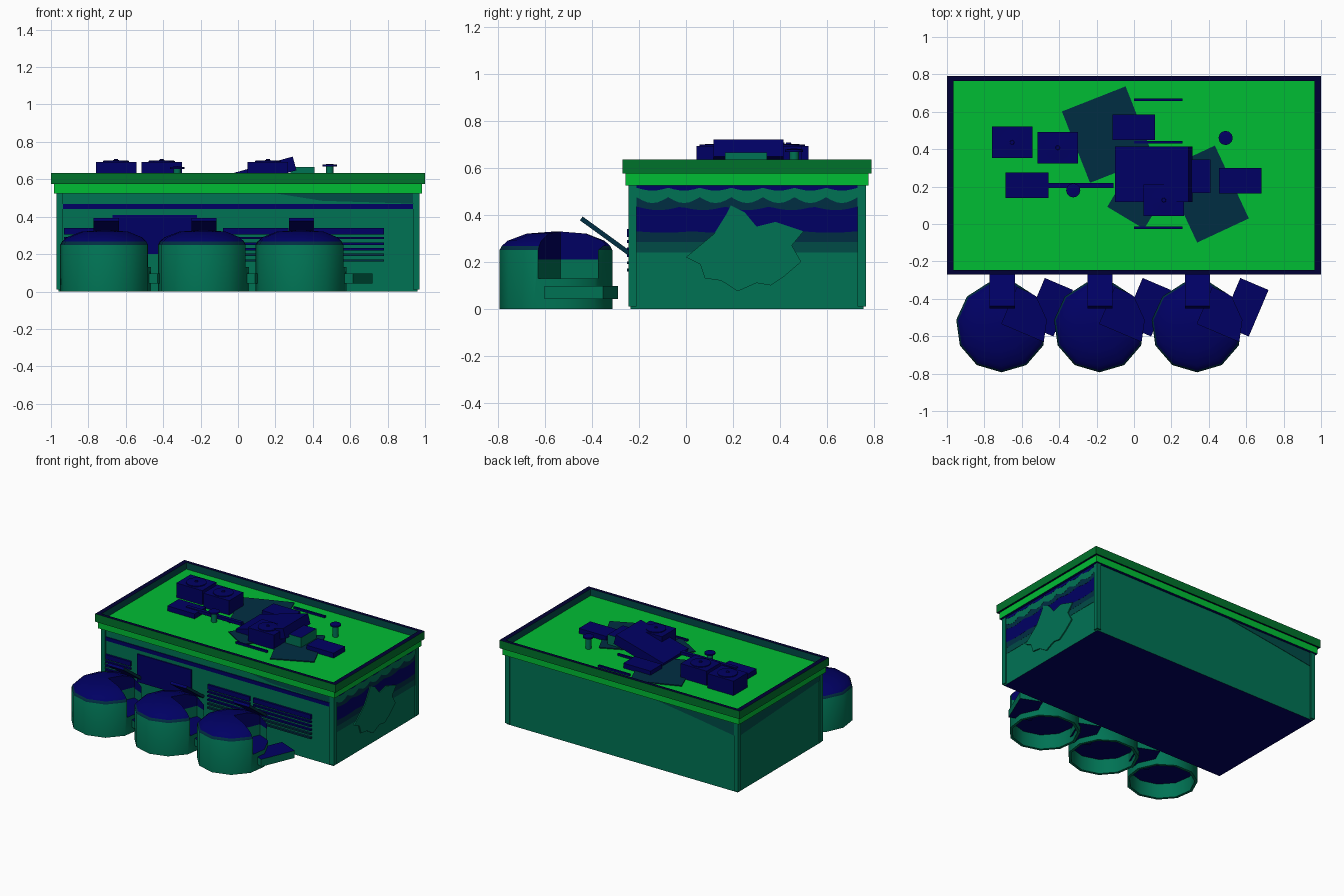
import bpy, bmesh, math
from mathutils import Matrix, Vector

if "Cube" in bpy.data.objects:
    bpy.data.objects.remove(bpy.data.objects["Cube"])


def material(name, r, g, b):
    m = bpy.data.materials.new(name)
    m.use_nodes = True
    m.diffuse_color = (r, g, b, 1)
    m.node_tree.nodes["Principled BSDF"].inputs["Base Color"].default_value = (r, g, b, 1)
    return m


WALL = material("teal wall", 0, 0.17, 0.088)
ROOF = material("bright green", 0, 0.51, 0.034)
RIM = material("mid green", 0, 0.17, 0.024)
NAVY = material("navy", 0, 0, 0.125)
DARK = material("dark navy", 0, 0, 0.035)
SLATE = material("slate teal", 0, 0.027, 0.055)
SHADE = material("deep teal", 0, 0.07, 0.062)


def finish(name, bm, mats, rule=None, smooth=None):
    """Turn a bmesh into an object, colouring faces by rule(normal, centre)."""
    bmesh.ops.recalc_face_normals(bm, faces=bm.faces)
    bm.normal_update()
    if rule:
        for f in bm.faces:
            f.material_index = rule(f.normal, f.calc_center_median())
    me = bpy.data.meshes.new(name)
    bm.to_mesh(me)
    bm.free()
    for m in mats:
        me.materials.append(m)
    if smooth:
        me.shade_smooth()
        me.set_sharp_from_angle(angle=math.radians(smooth))
    ob = bpy.data.objects.new(name, me)
    bpy.context.scene.collection.objects.link(ob)
    return ob


def box(name, x, y, z, *mats, turn=0, tilt=0, rule=None):
    """Box from (low, high) pairs, turned about z and tilted about y (degrees)."""
    bm = bmesh.new()
    bmesh.ops.create_cube(bm, size=1)
    size = [p[1] - p[0] for p in (x, y, z)]
    mid = Vector([(p[0] + p[1]) / 2 for p in (x, y, z)])
    m = (Matrix.Translation(mid) @ Matrix.Rotation(math.radians(turn), 4, "Z")
         @ Matrix.Rotation(math.radians(tilt), 4, "Y") @ Matrix.Diagonal((*size, 1)))
    bmesh.ops.transform(bm, matrix=m, verts=bm.verts)
    return finish(name, bm, mats, rule)


def lathe(name, x, y, profile, sides, mats, rule=None, smooth=40):
    """Spin an (r, z) profile about a vertical axis."""
    bm = bmesh.new()
    rings = []
    for r, z in profile:
        if r == 0:
            rings.append([bm.verts.new((x, y, z))] * sides)
            continue
        angles = [2 * math.pi * i / sides - math.pi / 2 for i in range(sides)]
        rings.append([bm.verts.new((x + r * math.cos(a), y + r * math.sin(a), z)) for a in angles])
    for lo, hi in zip(rings, rings[1:]):
        for i in range(sides):
            j = (i + 1) % sides
            bm.faces.new(list(dict.fromkeys((lo[i], lo[j], hi[j], hi[i]))))
    return finish(name, bm, mats, rule, smooth)


def wall_plate(name, wall, outline, depth, mat):
    """Thin painted patch on one wall from an (along, z) outline."""
    place, out = WALLS[wall]
    bm = bmesh.new()
    face = bm.faces.new([bm.verts.new(place(u, z)) for u, z in outline])
    ext = bmesh.ops.extrude_face_region(bm, geom=[face])
    bmesh.ops.translate(bm, vec=Vector(out) * depth,
                        verts=[v for v in ext["geom"] if isinstance(v, bmesh.types.BMVert)])
    return finish(name, bm, [mat])


def caps(n, c):
    return 1 if abs(n.z) > 0.5 else 0


def underside(n, c):
    return 1 if n.z < -0.5 else 0


def parapet_colour(n, c):
    if abs(n.z) > 0.5:
        return 1
    return 2 if n.y * (c.y - 0.26) < -0.1 or n.x * c.x < -0.1 else 0


# Building shell, corner posts, trim and parapet
WALL_X, FRONT_Y, BACK_Y = 0.96, -0.235, 0.755
WALLS = {"front": (lambda u, z: (u, FRONT_Y, z), (0, -1, 0)),
         "back": (lambda u, z: (u, BACK_Y, z), (0, 1, 0)),
         "right": (lambda u, z: (WALL_X, u, z), (1, 0, 0)),
         "left": (lambda u, z: (-WALL_X, u, z), (-1, 0, 0))}
box("building_body", (-WALL_X, WALL_X), (FRONT_Y, BACK_Y), (0, 0.54), WALL, NAVY, rule=underside)
for sx in (-1, 1):
    for y in (-0.245, 0.73):
        xs = sorted((sx * 0.935, sx * 0.97))
        box("corner_post", xs, (y, y + 0.035), (0.01, 0.54), WALL)
box("trim_band", (-0.985, 0.985), (-0.257, 0.777), (0.525, 0.575), ROOF, NAVY, rule=underside)
box("roof_deck", (-0.97, 0.97), (-0.245, 0.77), (0.56, 0.585), ROOF)
for s in (-1, 1):
    edge = 0.26 + s * 0.53
    box("parapet_long", (-1, 1), sorted((edge, edge - s * 0.025)), (0.575, 0.635),
        RIM, DARK, SHADE, rule=parapet_colour)
    box("parapet_short", sorted((s, s * 0.965)), (-0.27, 0.79), (0.575, 0.635),
        RIM, DARK, SHADE, rule=parapet_colour)

# Front wall: stripe, dark panel and louvre slats
box("front_stripe", (-0.935, 0.935), (-0.241, -0.23), (0.44, 0.468), NAVY)
box("front_panel", (-0.67, -0.22), (-0.243, -0.23), (0.2, 0.41), NAVY)
for x in ((-0.93, -0.72), (-0.08, 0.27), (0.3, 0.78)):
    box("louvre_top", x, (-0.25, -0.23), (0.305, 0.34), NAVY)
    for i in range(5):
        z = 0.16 + i * 0.03
        box("louvre_slat", x, (-0.252, -0.23), (z, z + 0.012), NAVY if i > 1 else SLATE)

# Dark stains under the trim
wall_plate("front_stain", "front", [(0.2, 0.525), (0.45, 0.485), (0.935, 0.47), (0.935, 0.525)],
           0.003, SHADE)
wall_plate("back_stain", "back", [(-0.2, 0.525), (-0.6, 0.47), (-0.935, 0.42), (-0.935, 0.525)],
           0.003, SHADE)
wall_plate("left_stain", "left", [(-0.21, 0.47), (0.73, 0.42), (0.73, 0.525), (-0.21, 0.525)],
           0.003, SHADE)


# Right wall: painted bands, scalloped edge and ragged patch
def band(name, z0, z1, depth, mat, wave=0, bumps=7):
    steps = 42
    ys = [-0.21 + 0.94 * i / steps for i in range(steps + 1)]
    low = [(y, z0 - wave * abs(math.sin(math.pi * bumps * i / steps))) for i, y in enumerate(ys)]
    wall_plate(name, "right", low + [(0.73, z1), (-0.21, z1)], depth, mat)


band("lower_band", 0.24, 0.3, 0.002, SHADE)
band("lower_slate_band", 0.285, 0.335, 0.0025, SLATE)
band("navy_band", 0.33, 0.435, 0.003, NAVY, 0.006, 4)
band("slate_band", 0.435, 0.485, 0.004, SLATE, 0.015, 5)
band("teal_scallops", 0.475, 0.52, 0.005, WALL, 0.025)
band("navy_scallops", 0.515, 0.525, 0.006, NAVY, 0.012)
wall_plate("ragged_patch", "right", [
    (0.19, 0.44), (0.25, 0.41), (0.3, 0.35), (0.38, 0.37), (0.5, 0.33), (0.45, 0.27),
    (0.49, 0.2), (0.42, 0.14), (0.36, 0.1), (0.3, 0.11), (0.22, 0.075), (0.15, 0.12),
    (0.08, 0.13), (0.06, 0.19), (0, 0.22), (0.06, 0.27), (0.12, 0.32), (0.17, 0.4)], 0.009, WALL)

# Tanks with a notch in the rear right, a chute and a low side box
TANK = [(0, 0.11), (0.225, 0.11), (0.225, 0), (0.245, 0), (0.245, 0.25), (0.235, 0.268),
        (0.21, 0.29), (0.13, 0.32), (0, 0.33)]


def tank_colour(n, c):
    if c.z > 0.262 or (n.z < -0.5 and c.z > 0.05):
        return 1
    return 2 if c.z > 0.255 else 0


for tx in (-0.708, -0.185, 0.337):
    tank = lathe("tank", tx, -0.548, TANK, 11, [WALL, NAVY, SLATE], tank_colour)
    cutters = []
    for z, side in (((0.13, 0.21), WALL), ((0.2, 0.5), NAVY)):
        cutter = box("notch_cutter", (tx + 0.03, tx + 0.33), (-0.6, -0.39), z,
                     side, NAVY, turn=-23, rule=caps)
        cutter.hide_render = True
        mod = tank.modifiers.new("notch", "BOOLEAN")
        mod.operation, mod.solver, mod.object = "DIFFERENCE", "EXACT", cutter
        mod.material_mode = "TRANSFER"
        cutters.append(cutter)
    graph = bpy.context.evaluated_depsgraph_get()
    cut = bpy.data.meshes.new_from_object(tank.evaluated_get(graph))
    tank.modifiers.clear()
    tank.data = cut
    for cutter in cutters:
        bpy.data.objects.remove(cutter)
    box("side_box", (tx + 0.172, tx + 0.336), (-0.58, -0.31), (0.042, 0.097),
        WALL, NAVY, turn=-23, rule=caps)
    # Sloping chute from wall to tank: tilted about y, then turned to run along y
    box("tank_chute", (tx - 0.124, tx + 0.13), (-0.41, -0.275), (0.3, 0.32),
        NAVY, SLATE, turn=-90, tilt=-36, rule=lambda n, c: 1 if abs(n.x) > 0.5 else 0)

# Roof: flat patches
DECK = 0.584
for cx, cy, w, d, a in ((-0.14, 0.478, 0.366, 0.41, 21.5), (0.385, 0.16, 0.305, 0.43, 25),
                        (0.02, 0.14, 0.23, 0.25, -31)):
    box("roof_patch", (cx - w / 2, cx + w / 2), (cy - d / 2, cy + d / 2), (DECK, 0.592), SLATE, turn=a)

# Roof: fan units
for x, y in ((-0.652, 0.436), (-0.408, 0.408), (0.16, 0.128)):
    box("fan_unit", (x - 0.108, x + 0.108), (y - 0.084, y + 0.084), (DECK, 0.693), NAVY)
    lathe("fan_cover", x, y, [(0, 0.69), (0.07, 0.69), (0.07, 0.699), (0.012, 0.702),
                              (0.01, 0.708), (0, 0.708)], 16, [NAVY])

# Roof: low units, leaning duct and connector
for x, y in ((-0.572, 0.207), (-0.002, 0.518), (0.568, 0.232)):
    box("low_unit", (x - 0.114, x + 0.114), (y - 0.068, y + 0.068), (DECK, 0.622), NAVY)
box("leaning_duct", (-0.1, 0.31), (0.118, 0.415), (0.592, 0.668), NAVY, tilt=-15.5)
box("duct_connector", (0.28, 0.41), (0.165, 0.345), (DECK, 0.665), WALL, NAVY, rule=caps)

# Roof: pipe, rails and vent stacks
box("roof_pipe", (-0.57, -0.11), (0.193, 0.22), (0.605, 0.628), NAVY)
for y in (-0.02, 0.437, 0.665):
    box("roof_rail", (0, 0.26), (y - 0.007, y + 0.007), (DECK, 0.6), NAVY)
for x, y, top in ((-0.325, 0.18, 0.67), (0.49, 0.46, 0.683)):
    lathe("vent_stack", x, y, [(0, DECK), (0.02, DECK), (0.02, top - 0.015), (0.038, top - 0.015),
                               (0.038, top - 0.005), (0, top)], 12, [WALL, NAVY],
          lambda n, c: 1 if c.z > 0.65 else 0)
